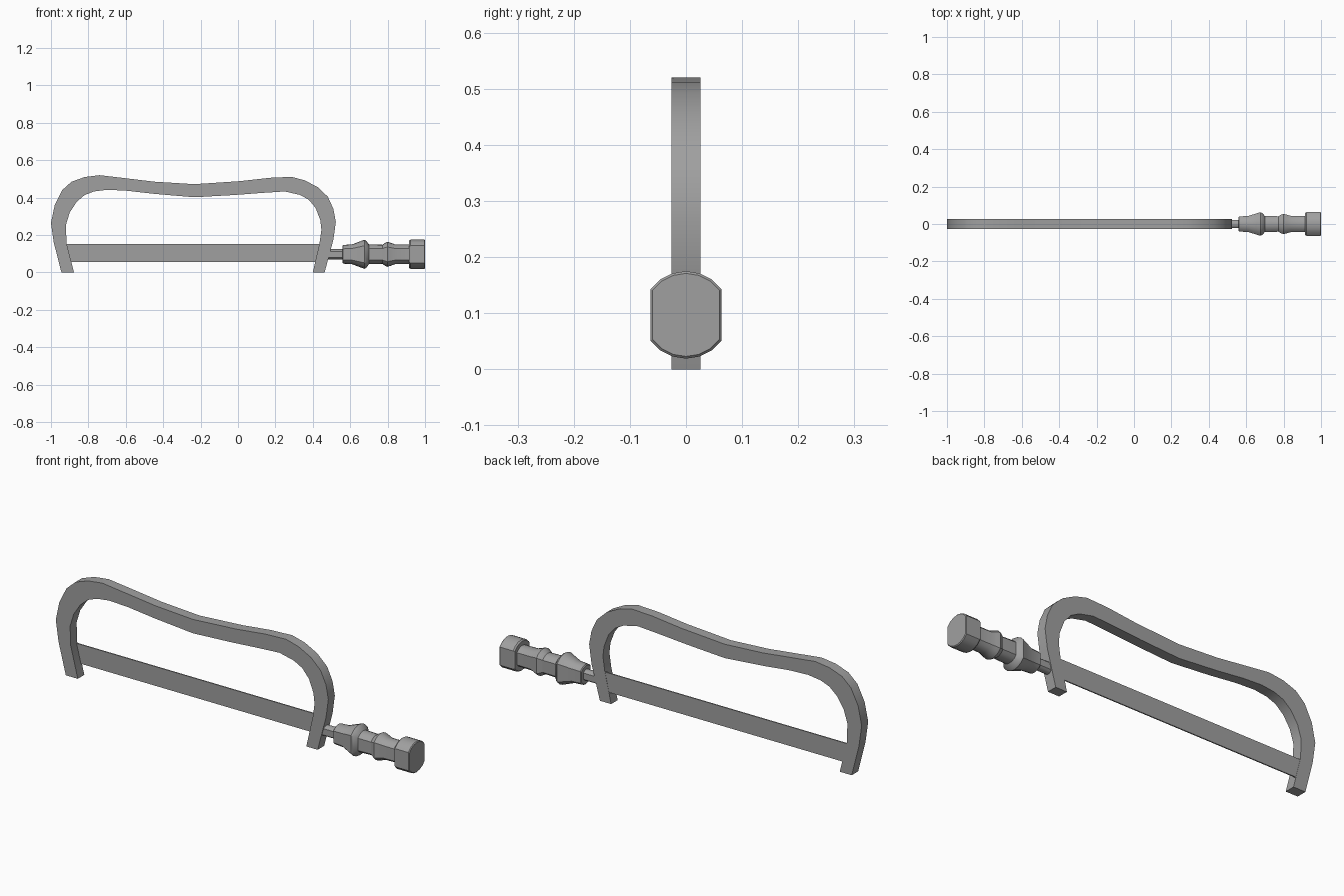
import bpy, bmesh, math

cube = bpy.data.objects.get("Cube")
if cube:
    bpy.data.objects.remove(cube)

grey = bpy.data.materials.new("grey metal")
grey.use_nodes = True
grey.diffuse_color = (0.35, 0.35, 0.35, 1)
grey.node_tree.nodes["Principled BSDF"].inputs["Base Color"].default_value = grey.diffuse_color


def make_object(name, bm, angle):
    bmesh.ops.recalc_face_normals(bm, faces=bm.faces)
    mesh = bpy.data.meshes.new(name)
    bm.to_mesh(mesh)
    bm.free()
    mesh.materials.append(grey)
    obj = bpy.data.objects.new(name, mesh)
    bpy.context.collection.objects.link(obj)
    bpy.ops.object.select_all(action="DESELECT")
    obj.select_set(True)
    bpy.context.view_layer.objects.active = obj
    bpy.ops.object.shade_smooth_by_angle(angle=math.radians(angle))
    return obj


def slab(name, outline, y0, y1):
    """Closed x/z outline pushed through from y0 to y1."""
    bm = bmesh.new()
    front = bm.faces.new([bm.verts.new((x, y0, z)) for x, z in outline])
    grown = bmesh.ops.extrude_face_region(bm, geom=[front], use_keep_orig=True)
    verts = [v for v in grown["geom"] if isinstance(v, bmesh.types.BMVert)]
    bmesh.ops.translate(bm, verts=verts, vec=(0, y1 - y0, 0))
    return make_object(name, bm, 25)


# Bowed frame: outer edge left to right, then inner edge back again
outer = [(-.944, 0), (-.985, .16), (-1, .265), (-.98, .36), (-.94, .44), (-.89, .485),
         (-.82, .51), (-.74, .52), (-.63, .507), (-.446, .485), (-.233, .472),
         (.01, .488), (.17, .506), (.286, .511), (.355, .493), (.425, .457),
         (.48, .405), (.51, .34), (.523, .27), (.51, .175), (.463, 0)]
inner = [(.4, 0), (.436, .158), (.446, .227), (.44, .28), (.415, .345), (.377, .39),
         (.33, .415), (.25, .433), (.126, .425), (-.02, .414), (-.233, .402),
         (-.446, .42), (-.596, .437), (-.7, .442), (-.77, .433), (-.82, .414),
         (-.863, .377), (-.9, .32), (-.92, .254), (-.917, .158), (-.877, 0)]
slab("bow_frame", outer + inner, -.026, .026)

# Thin blade near the back of the frame
slab("saw_blade", [(-.93, .055), (.44, .055), (.44, .152), (-.93, .152)], .019, .025)


def turned(name, profile, angle=30):
    """Flat-sided lathe along x; the profile lists (x, radius)."""
    turns = [a for a in range(0, 360, 18) if abs(math.cos(math.radians(a))) < .82]
    bm = bmesh.new()
    rings = []
    for x, r in profile:
        rings.append([bm.verts.new((x, r * math.cos(math.radians(a)),
                                    .097 + r * math.sin(math.radians(a)))) for a in turns])
    for a, b in zip(rings, rings[1:]):
        for i in range(len(turns)):
            j = (i + 1) % len(turns)
            bm.faces.new((a[i], a[j], b[j], b[i]))
    bm.faces.new(rings[0])
    bm.faces.new(rings[-1])
    return make_object(name, bm, angle)


# Turned handle on a short shaft
turned("handle_shaft", [(.47, .027), (.57, .027)])
turned("handle_grip", [(.558, .045), (.562, .05), (.61, .053), (.655, .07), (.676, .078),
                       (.685, .073), (.7, .053), (.772, .051), (.785, .06), (.798, .067),
                       (.815, .062), (.84, .053), (.925, .052)])
turned("handle_cap", [(.915, .073), (.922, .078), (.996, .078), (1, .074)])
